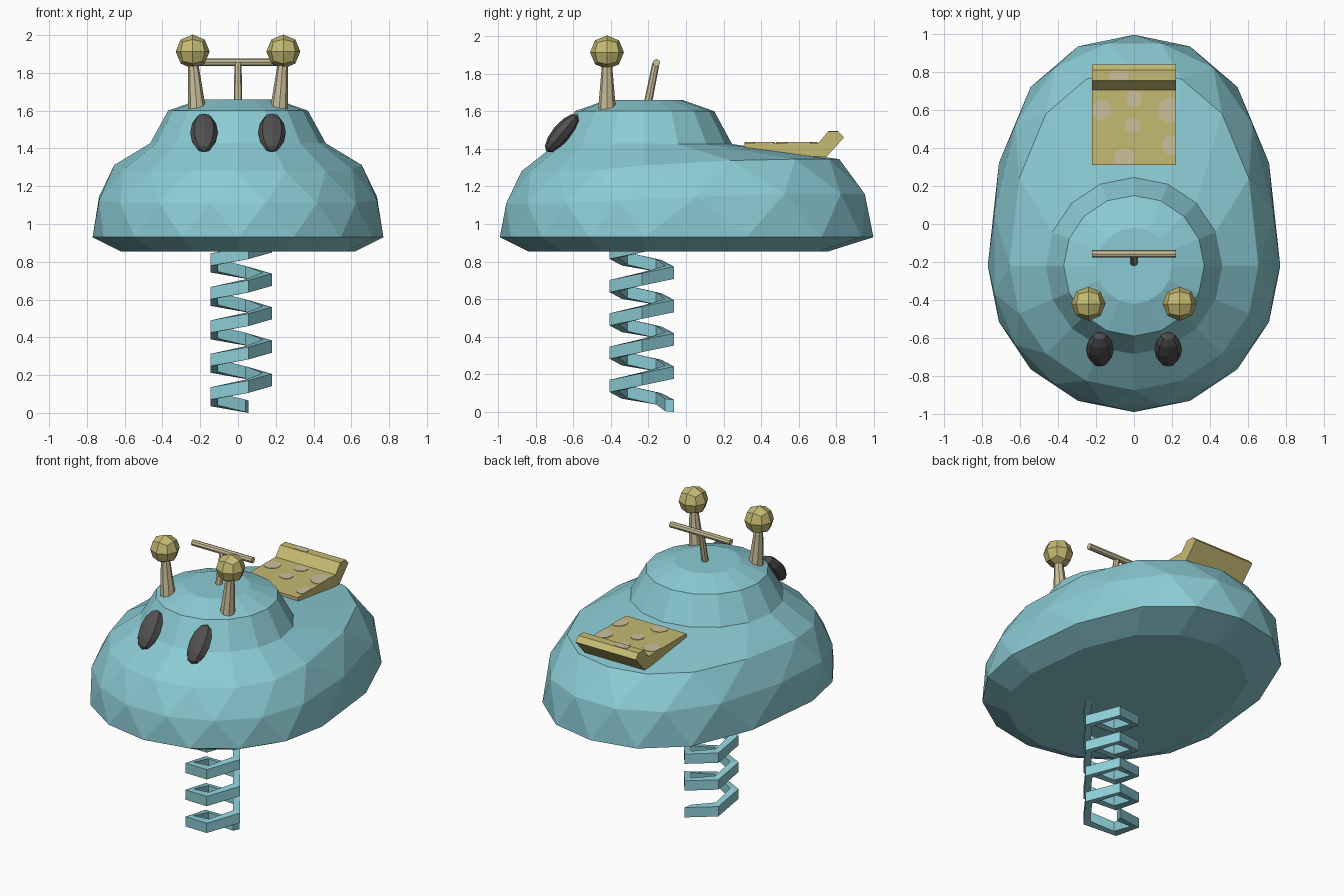
import bpy, bmesh, math
from mathutils import Matrix, Vector

if "Cube" in bpy.data.objects:
    bpy.data.objects.remove(bpy.data.objects["Cube"])


def material(name, rgb):
    m = bpy.data.materials.new(name)
    m.diffuse_color = (*rgb, 1)
    m.use_nodes = True
    m.node_tree.nodes["Principled BSDF"].inputs["Base Color"].default_value = m.diffuse_color
    return m


BLUE = material("light blue", (0.26, 0.60, 0.66))
GOLD = material("mustard", (0.56, 0.49, 0.17))
BEIGE = material("beige", (0.60, 0.52, 0.32))
DARK = material("charcoal", (0.08, 0.08, 0.08))


def finish(name, bm, mat):
    bmesh.ops.recalc_face_normals(bm, faces=bm.faces[:])
    me = bpy.data.meshes.new(name)
    bm.to_mesh(me)
    bm.free()
    me.materials.append(mat)
    ob = bpy.data.objects.new(name, me)
    bpy.context.collection.objects.link(ob)
    return ob


def rod(name, a, b, r1, r2, mat, sides=8):
    a, b = Vector(a), Vector(b)
    rot = (b - a).to_track_quat('Z', 'Y').to_matrix().to_4x4()
    bm = bmesh.new()
    bmesh.ops.create_cone(bm, cap_ends=True, segments=sides, radius1=r1, radius2=r2,
                          depth=(b - a).length,
                          matrix=Matrix.Translation((a + b) / 2) @ rot)
    return finish(name, bm, mat)


# Body: stacked rings around (0, -0.22), stretched towards the back
N, CY = 16, -0.22
# radius, front z, back z, stretched to the back, half-step stagger
RINGS = [(0.62, 0.855, 0.855, 1, 0), (0.77, 0.93, 0.93, 1, 0),
         (0.75, 1.11, 1.16, 1, 1), (0.655, 1.28, 1.345, 1, 0),
         (0.465, 1.43, 1.425, 0, 0), (0.37, 1.60, 1.60, 0, 0),
         (0.20, 1.66, 1.66, 0, 0)]
bm = bmesh.new()
loops = []
for r, zf, zb, stretch, stag in RINGS:
    loop = []
    for k in range(N):
        t = 2 * math.pi * (k + stag / 2) / N
        s, c = math.sin(t), math.cos(t)
        f = 1.58 + 0.3 * s * s if stretch and c > 0 else 1
        z = zf + (zb - zf) * min(1, max(0, 0.5 + c))
        loop.append(bm.verts.new((r * s, CY + r * c * f, z)))
    loops.append(loop)
for i in range(len(RINGS) - 1):
    a, b = loops[i], loops[i + 1]
    sa, sb = RINGS[i][4], RINGS[i + 1][4]
    for k in range(N):
        j = (k + 1) % N
        if sa == sb:
            bm.faces.new((a[k], a[j], b[j], b[k]))
        elif sb:
            bm.faces.new((a[k], a[j], b[k]))
            bm.faces.new((a[j], b[j], b[k]))
        else:
            bm.faces.new((a[k], a[j], b[j]))
            bm.faces.new((a[k], b[j], b[k]))
bm.faces.new(loops[0])
bm.faces.new(loops[-1])
finish("body", bm, BLUE)

# Spring: five-sided coil with a rectangular section
bm = bmesh.new()
prev = None
STEPS = 25
for k in range(STEPS + 1):
    t = math.radians(72 * (k + 1))
    z = 0.035 + 0.0354 * k
    sec = [bm.verts.new((r * math.cos(t), -0.235 + r * math.sin(t), z + dz))
           for r, dz in ((0.18, -0.035), (0.18, 0.03), (0.13, 0.035), (0.13, -0.03))]
    if prev:
        for i in range(4):
            j = (i + 1) % 4
            bm.faces.new((prev[i], prev[j], sec[j], sec[i]))
    if k in (0, STEPS):
        bm.faces.new(sec)
    prev = sec
finish("spring", bm, BLUE)

# Antennae and eyes, mirrored left and right
for side, sx in (("left", -1), ("right", 1)):
    rod(side + "_antenna_stalk", (sx * 0.217, -0.42, 1.60), (sx * 0.238, -0.42, 1.86),
        0.048, 0.026, BEIGE)

    bm = bmesh.new()
    bmesh.ops.create_cube(bm, size=1)
    bmesh.ops.subdivide_edges(bm, edges=bm.edges[:], cuts=1, use_grid_fill=True)
    for v in bm.verts:
        v.co = v.co.normalized() * 0.09 + Vector((sx * 0.24, -0.42, 1.913))
    finish(side + "_antenna_ball", bm, GOLD)

    bm = bmesh.new()
    bmesh.ops.create_uvsphere(
        bm, u_segments=8, v_segments=6, radius=1,
        matrix=Matrix.Translation((sx * 0.18, -0.66, 1.483))
        @ Matrix.Rotation(math.radians(-40), 4, 'X')
        @ Matrix.Diagonal((0.073, 0.05, 0.128, 1)))
    finish(side + "_eye", bm, DARK)

# Handlebar
rod("handlebar_stem", (0, -0.205, 1.63), (0, -0.16, 1.855), 0.022, 0.019, BEIGE)
rod("handlebar_grip", (-0.22, -0.157, 1.857), (0.22, -0.157, 1.857), 0.02, 0.02, BEIGE)

# Seat: side profile extruded across
PROFILE = [(0.31, 1.38), (0.31, 1.432), (0.705, 1.432), (0.755, 1.492),
           (0.81, 1.492), (0.84, 1.46), (0.745, 1.355)]
bm = bmesh.new()
sides = [[bm.verts.new((x, y, z)) for y, z in PROFILE] for x in (-0.22, 0.22)]
bm.faces.new(sides[0])
bm.faces.new(sides[1])
for i in range(len(PROFILE)):
    j = (i + 1) % len(PROFILE)
    bm.faces.new((sides[0][i], sides[0][j], sides[1][j], sides[1][i]))
finish("seat", bm, GOLD)

# Seat spots: thin plates trimmed to the seat edges (x, y, radius, low y, high y, z)
SPOTS = [(-0.17, 0.60, 0.052, 0.312, 0.70, 1.432), (-0.01, 0.52, 0.042, 0.312, 0.70, 1.432),
         (0.00, 0.66, 0.045, 0.312, 0.70, 1.432), (0.195, 0.60, 0.07, 0.312, 0.70, 1.432),
         (-0.05, 0.345, 0.055, 0.312, 0.70, 1.432), (0.20, 0.415, 0.055, 0.312, 0.70, 1.432),
         (-0.08, 0.775, 0.05, 0.757, 0.808, 1.492)]
bm = bmesh.new()
for x, y, r, lo, hi, z in SPOTS:
    rims = []
    for dz in (-0.001, 0.003):
        rims.append([bm.verts.new((max(-0.219, min(0.219, x + r * math.cos(a))),
                                   max(lo, min(hi, y + r * math.sin(a))), z + dz))
                     for a in (2 * math.pi * k / 12 for k in range(12))])
    bm.faces.new(rims[0])
    bm.faces.new(rims[1])
    for i in range(12):
        j = (i + 1) % 12
        bm.faces.new((rims[0][i], rims[0][j], rims[1][j], rims[1][i]))
bmesh.ops.remove_doubles(bm, verts=bm.verts[:], dist=0.0002)
finish("seat_spots", bm, BEIGE)
